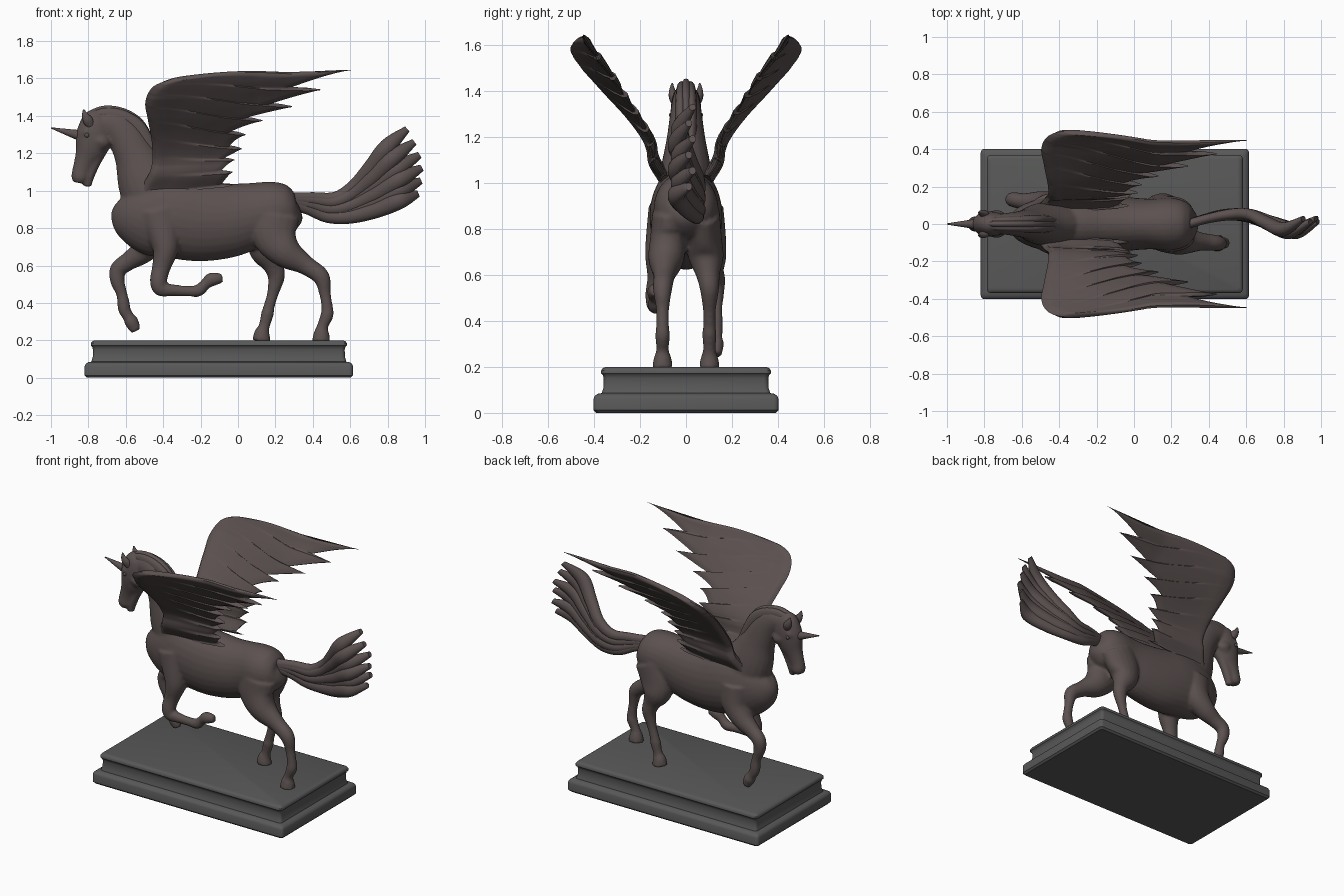
import bpy, bmesh
from math import sin, cos, pi, sqrt, radians
from mathutils import Vector


def material(name, col):
    m = bpy.data.materials.new(name)
    m.diffuse_color = col
    return m


BRONZE = material("dark_bronze", (0.105, 0.082, 0.080, 1))
STONE = material("dark_stone", (0.095, 0.098, 0.095, 1))


def at(pts, u):
    """Catmull-Rom sample of a list of tuples, u in 0..1."""
    n = len(pts) - 1
    i = min(int(u * n), n - 1)
    f = u * n - i
    p = [pts[max(0, min(n, i + k))] for k in (-1, 0, 1, 2)]
    return [b + 0.5 * f * (c - a + f * (2 * a - 5 * b + 4 * c - d + f * (3 * (b - c) + d - a)))
            for a, b, c, d in zip(*p)]


def loft(bm, rings):
    vs = [[bm.verts.new(p) for p in r] for r in rings]
    n = len(vs[0])
    for a, b in zip(vs, vs[1:]):
        for k in range(n):
            bm.faces.new((a[k], a[(k + 1) % n], b[(k + 1) % n], b[k]))
    bm.faces.new(vs[0])
    bm.faces.new(vs[-1])


def tube(bm, pts, seg=20, per=5):
    """Tube through (x, y, z, radius in the side plane, half width in y)."""
    n = (len(pts) - 1) * per
    s = [at(pts, i / n) for i in range(n + 1)]
    rings = []
    for i, (x, y, z, r, w) in enumerate(s):
        a, b = s[max(i - 1, 0)], s[min(i + 1, n)]
        nrm = Vector((a[2] - b[2], 0, b[0] - a[0])).normalized()
        rings.append([Vector((x, y, z)) + nrm * r * cos(2 * pi * k / seg)
                      + Vector((0, w * sin(2 * pi * k / seg), 0)) for k in range(seg)])
    loft(bm, rings)


def finish(bm, name, mat, angle=50):
    bmesh.ops.remove_doubles(bm, verts=bm.verts, dist=1e-5)
    bmesh.ops.recalc_face_normals(bm, faces=bm.faces)
    me = bpy.data.meshes.new(name)
    bm.to_mesh(me)
    bm.free()
    me.materials.append(mat)
    for p in me.polygons:
        p.use_smooth = True
    me.set_sharp_from_angle(angle=radians(angle))
    ob = bpy.data.objects.new(name, me)
    bpy.context.collection.objects.link(ob)
    return ob


# plinth: moulding profile (inset, z) around a rounded rectangle
bm = bmesh.new()
rings = []
for inset, z in [(.012, 0), (0, .012), (0, .062), (.005, .074), (.018, .083), (.036, .086),
                 (.038, .095), (.043, .11), (.044, .15), (.040, .165), (.033, .172),
                 (.033, .185), (.040, .195), (.052, .2)]:
    hx, hy, r = .717 - inset, .402 - inset, .02
    rings.append([(-.1025 + sx * (hx - r) + r * cos(a + k * pi / 8),
                   sy * (hy - r) + r * sin(a + k * pi / 8), z)
                  for sx, sy, a in ((1, 1, 0), (-1, 1, pi / 2), (-1, -1, pi), (1, -1, 1.5 * pi))
                  for k in range(5)])
loft(bm, rings)
finish(bm, "plinth", STONE, 35)

# horse: torso, neck, head and jaw, fused below by a remesh
bm = bmesh.new()
tube(bm, [(-.635, 0, .95, .04, .03), (-.61, 0, .93, .12, .08), (-.55, 0, .90, .18, .12),
          (-.46, 0, .875, .22, .145), (-.34, 0, .86, .222, .158), (-.2, 0, .838, .216, .155),
          (-.05, 0, .842, .2, .145), (.08, 0, .868, .176, .135), (.2, 0, .893, .156, .14),
          (.275, 0, .893, .125, .12), (.315, 0, .895, .085, .08), (.332, 0, .9, .03, .03)], 28)
tube(bm, [(-.40, 0, .90, .2, .13), (-.49, 0, 1.05, .158, .112), (-.55, 0, 1.19, .113, .085),
          (-.605, 0, 1.295, .098, .07), (-.67, 0, 1.35, .085, .06), (-.75, 0, 1.36, .06, .05)])
tube(bm, [(-.74, 0, 1.425, .03, .025), (-.755, 0, 1.385, .075, .056), (-.766, 0, 1.31, .097, .068),
          (-.785, 0, 1.235, .088, .062), (-.815, 0, 1.165, .060, .046), (-.836, 0, 1.11, .050, .040),
          (-.846, 0, 1.07, .046, .042), (-.85, 0, 1.042, .032, .03)])
tube(bm, [(-.735, 0, 1.24, .05, .045), (-.77, 0, 1.15, .035, .032), (-.797, 0, 1.07, .027, .028),
          (-.806, 0, 1.022, .022, .022)])


# legs: (x, z, radius) plus y at top and foot
def leg(pts, y0, y1):
    tube(bm, [(x, y0 + (y1 - y0) * min(1, i / 4), z, r, min(r, .078 if i < 3 else r * .92))
              for i, (x, z, r) in enumerate(pts)], 18)


leg([(.2, .87, .128), (.195, .765, .122), (.255, .672, .088), (.36, .603, .053), (.444, .54, .046),
     (.465, .45, .031), (.476, .38, .031), (.476, .335, .035), (.452, .275, .03),
     (.446, .238, .042), (.445, .197, .05)], -.07, -.102)
leg([(.2, .87, .128), (.16, .765, .12), (.155, .68, .095), (.187, .605, .058), (.205, .54, .046),
     (.186, .45, .031), (.166, .38, .030), (.157, .34, .034), (.14, .275, .03),
     (.128, .238, .042), (.125, .197, .05)], .07, .102)
leg([(-.42, .9, .12), (-.395, .76, .088), (-.388, .68, .068), (-.41, .59, .050), (-.425, .52, .046),
     (-.412, .477, .042), (-.35, .468, .032), (-.27, .464, .028), (-.212, .466, .033),
     (-.175, .5, .03), (-.14, .525, .038), (-.082, .532, .024)], -.085, -.135)
leg([(-.43, .9, .12), (-.44, .77, .092), (-.505, .68, .068), (-.585, .623, .050), (-.64, .58, .045),
     (-.645, .52, .039), (-.622, .45, .03), (-.612, .395, .034), (-.606, .36, .033),
     (-.585, .325, .031), (-.57, .3, .038), (-.545, .25, .028)], .085, .13)

# brow bumps and cheeks
for s in (-1, 1):
    tube(bm, [(-.785, s * .048, 1.335, .012, .01), (-.81, s * .05, 1.312, .024, .018),
              (-.83, s * .042, 1.285, .01, .01)], 12)
    tube(bm, [(-.72, s * .035, 1.31, .02, .015), (-.735, s * .042, 1.265, .052, .033),
              (-.755, s * .035, 1.215, .02, .015)], 14)
horse = finish(bm, "horse_body", BRONZE, 180)
rm = horse.modifiers.new("fuse", 'REMESH')
rm.mode = 'VOXEL'
rm.voxel_size = .009
rm.use_smooth_shade = True
sm = horse.modifiers.new("soften", 'SMOOTH')
sm.factor = .5
sm.iterations = 6

# horn
bm = bmesh.new()
tube(bm, [(-.84, 0, 1.295, .03, .028), (-.875, 0, 1.303, .024, .023), (-.94, 0, 1.32, .013, .013),
          (-1.0, 0, 1.336, .003, .003)], 14)
finish(bm, "horn", BRONZE)

# ears and eyes
for s, side in ((-1, "right"), (1, "left")):
    bm = bmesh.new()
    tube(bm, [(-.785, s * .045, 1.345, .022, .018), (-.802, s * .055, 1.375, .027, .02),
              (-.818, s * .06, 1.405, .017, .013), (-.826, s * .06, 1.435, .003, .003)], 14)
    finish(bm, side + "_ear", BRONZE)
    bm = bmesh.new()
    bmesh.ops.create_uvsphere(bm, u_segments=14, v_segments=10, radius=.012)
    bmesh.ops.translate(bm, verts=bm.verts, vec=(-.808, s * .062, 1.296))
    finish(bm, side + "_eye", BRONZE)

# mane: three side-by-side locks along the crest
bm = bmesh.new()
for y, d in ((-.02, .012), (0, 0), (.02, .012)):
    tube(bm, [(x + d * .3, y * k, z - d, r, .02 * k) for x, z, r, k in
              [(-.825, 1.385, .01, .4), (-.785, 1.398, .03, .8), (-.71, 1.418, .037, 1),
               (-.62, 1.402, .04, 1.1), (-.545, 1.35, .045, 1.2), (-.495, 1.265, .045, 1.2),
               (-.45, 1.165, .045, 1.1), (-.38, 1.075, .04, 1), (-.24, 1.035, .022, .8),
               (-.12, 1.02, .01, .5)]], 14)
finish(bm, "mane", BRONZE)

# tail: fan of strands blended between the top and bottom edge
TOP = [(.29, .96), (.4, .962), (.52, .96), (.62, 1.02), (.71, 1.12), (.8, 1.235), (.905, 1.33)]
LOW = [(.29, .93), (.38, .90), (.48, .862), (.6, .862), (.74, .897), (.87, .95), (.965, .985)]
SWAY = [.0, .03, .05, .045, .0, -.035, .02]
THICK = [.03, .03, .034, .038, .043, .045, .018]
bm = bmesh.new()
for i in range(6):
    t = i / 5
    tube(bm, [(a[0] + (b[0] - a[0]) * t + .045 * sin(pi * t) * (j / 6) ** 2,
               y + .008 * (-1) ** i * j / 6, a[1] + (b[1] - a[1]) * t, r, r * .85)
              for j, (a, b, y, r) in enumerate(zip(TOP, LOW, SWAY, THICK))], 14)
finish(bm, "tail", BRONZE)

# wings: sheet from the leading edge to a saw-toothed line of feather tips
LEAD = [(-.36, 1.595), (-.455, 1.555), (-.495, 1.475), (-.482, 1.38), (-.46, 1.25),
        (-.465, 1.12), (-.53, 1.0)]
TIPS = [(.605, 1.645), (.44, 1.54), (.29, 1.45), (.13, 1.375), (.04, 1.30), (.02, 1.225),
        (-.02, 1.165), (-.03, 1.10), (-.03, 1.03)]
FLARE = [(v,) for v in (.085, .14, .155, .205, .275, .345, .42, .47)]   # y at z = 1.0, 1.1 ...
PER, S = 14, 26


def clamp(v):
    return max(0.0, min(1.0, v))


def wing_ring(i, side):
    t = i / (8 * PER)
    q = (i % PER) / PER
    ax, az = at(LEAD, t)
    bx, bz = at(TIPS, t)
    notch = (q * PER / 12) ** .8 if q * PER <= 12 else .45
    bx -= notch * (.2 - .14 * clamp(t * 1.5))
    outer, inner = [], []
    for k in range(S + 1):
        s = k / S
        x = ax + (bx - ax) * s
        z = az + (bz - az) * s + .022 * (1 - t) ** 2 * sin(pi * min(1, 1.5 * s))
        y = at(FLARE, clamp((z - 1) / .7))[0] + .085 * clamp((.1 - x) / .5) * clamp((z - 1.15) / .35)
        h = .018 - .012 * s + .015 * t * (1 - s) + .007 * (1 - q) * clamp((s - .3) * 3)
        h *= sqrt(1 - (1 - clamp(s / .09)) ** 2) * (.3 + .7 * clamp((1 - s) / .08))
        h *= .4 + .6 * clamp(t / .03)
        outer.append((x, side * (y + .8 * h), z - .6 * h))
        inner.append((x, side * (y - .8 * h), z + .6 * h))
    return outer + inner[:0:-1]


for side, label in ((-1, "right"), (1, "left")):
    bm = bmesh.new()
    loft(bm, [wing_ring(i, side) for i in range(8 * PER + 1)])
    finish(bm, label + "_wing", BRONZE, 45)
